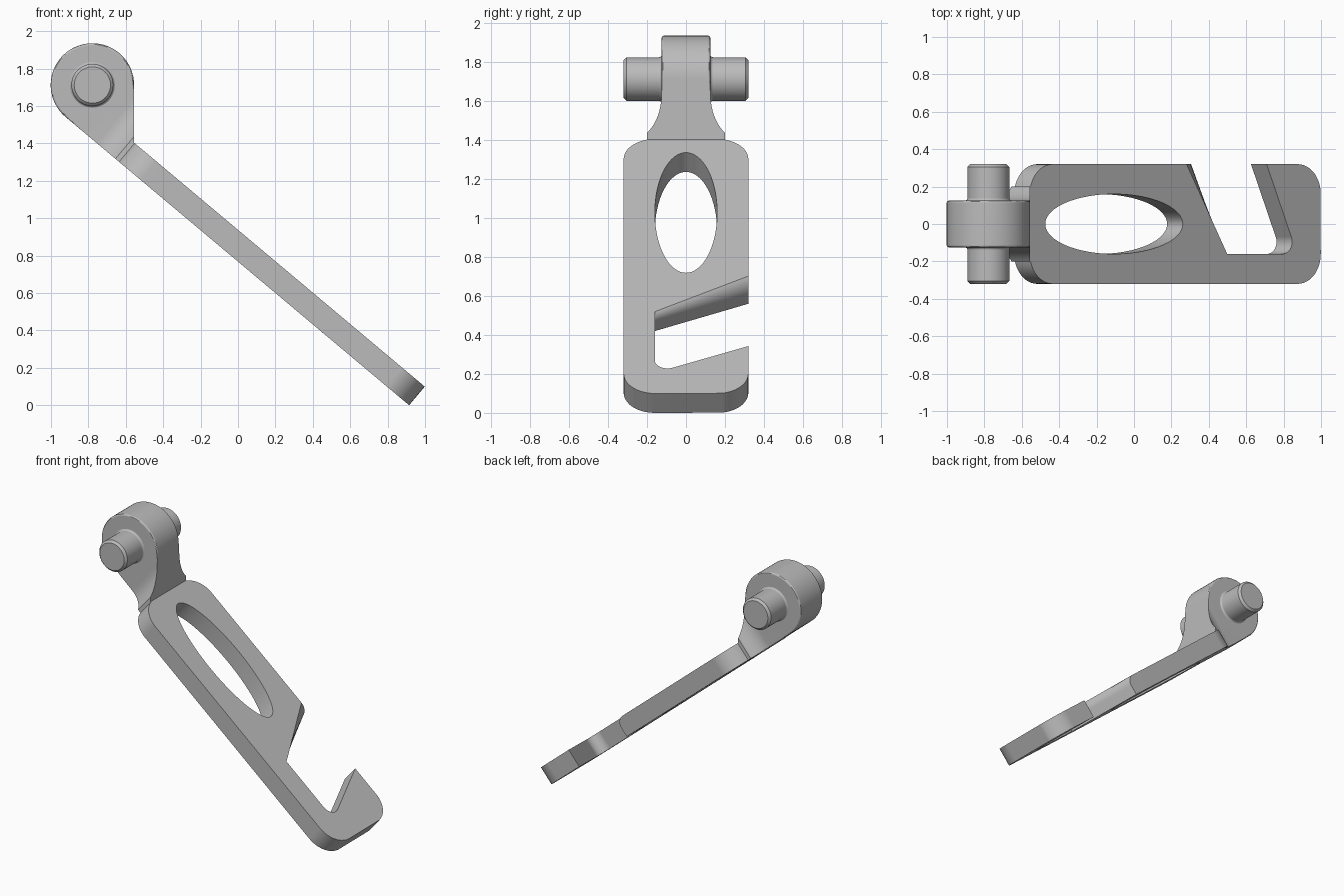
import bpy, bmesh, math
from mathutils import Matrix, Vector

cube = bpy.data.objects.get("Cube")
if cube:
    bpy.data.objects.remove(cube, do_unlink=True)

grey = bpy.data.materials.new("light grey")
grey.use_nodes = True
colour = (0.5, 0.5, 0.5, 1)
grey.diffuse_color = colour
grey.node_tree.nodes["Principled BSDF"].inputs["Base Color"].default_value = colour

# Local frame: u runs up the arm from its lower end, y across, w through its thickness
TILT = Matrix.Translation((0.915, 0, 0)) @ Matrix.Rotation(math.radians(40), 4, 'Y')
HALF, THICK, NECK = 0.32, 0.13, 0.125
HEAD_U, HEAD_R = 2.398, 0.223


def arc(cx, cy, r, a0, a1, n=10, ry=None):
    angles = [math.radians(a0 + (a1 - a0) * i / n) for i in range(n + 1)]
    return [(cx + r * math.cos(a), cy + (ry or r) * math.sin(a)) for a in angles]


def make_object(name, bm):
    bmesh.ops.recalc_face_normals(bm, faces=bm.faces)
    me = bpy.data.meshes.new(name)
    bm.to_mesh(me)
    bm.free()
    me.materials.append(grey)
    ob = bpy.data.objects.new(name, me)
    bpy.context.collection.objects.link(ob)
    return ob


def prism(name, points, lift):
    """Extrude a closed outline along the given vector."""
    bm = bmesh.new()
    face = bm.faces.new([bm.verts.new(p) for p in points])
    new = bmesh.ops.extrude_face_region(bm, geom=[face])["geom"]
    bmesh.ops.translate(bm, vec=lift, verts=[v for v in new if isinstance(v, bmesh.types.BMVert)])
    return make_object(name, bm)


def apply_boolean(ob, tool, operation):
    bpy.context.view_layer.objects.active = ob
    mod = ob.modifiers.new("cut", 'BOOLEAN')
    mod.operation, mod.solver, mod.object = operation, 'EXACT', tool
    bpy.ops.object.modifier_apply(modifier=mod.name)
    bpy.data.objects.remove(tool, do_unlink=True)


def finish(ob):
    bpy.ops.object.select_all(action='DESELECT')
    ob.select_set(True)
    bpy.context.view_layer.objects.active = ob
    bpy.ops.object.shade_smooth_by_angle(angle=math.radians(30))
    mod = ob.modifiers.new("clean shading", 'WEIGHTED_NORMAL')
    mod.keep_sharp = True


# Plan outline: rounded plate, flared neck, slanted hook slot
side = arc(0.16, -0.16, 0.16, 180, 270)
shoulder = (arc(1.87, -0.16, 0.16, 270, 345) + arc(2.18, -0.275, 0.15, 150, 90)
            + [(2.8, -NECK)])
slot = ([(0.871, HALF), (0.653, -0.16)] + arc(0.265, -0.095, 0.065, 270, 156)
        + [(0.378, HALF)])
plan = (side + shoulder + [(u, -y) for u, y in reversed(shoulder)]
        + slot + [(u, -y) for u, y in reversed(side)][:-1])
arm = prism("hook_arm", [(-u, y, -0.05) for u, y in plan], Vector((0, 0, 0.7)))

# Side profile: thin plate rising into the round head
profile = ([(-0.2, 0), (-0.2, THICK), (2.028, THICK)]
           + arc(HEAD_U, HEAD_R, HEAD_R, 140, -90, 40))
envelope = prism("side_profile", [(-u, -0.5, w) for u, w in profile], Vector((0, 1, 0)))
apply_boolean(arm, envelope, 'INTERSECT')

# Oval window
oval = arc(1.443, 0, 0.48, 0, 360, 64, ry=0.16)[:-1]
apply_boolean(arm, prism("oval_cutter", [(-u, y, -0.1) for u, y in oval],
                         Vector((0, 0, 0.5))), 'DIFFERENCE')

# Soften the slot lip and the rims of the head
bm = bmesh.new()
bm.from_mesh(arm.data)
bmesh.ops.remove_doubles(bm, verts=bm.verts, dist=1e-5)


def on_lip(v):
    return (abs(v.co.z - THICK) < 1e-3
            and min(abs(v.co.x + 0.871) + abs(v.co.y - HALF),
                    abs(v.co.x + 0.653) + abs(v.co.y + 0.16)) < 2e-3)


def on_rim(v):
    return abs(abs(v.co.y) - NECK) < 1e-4 and v.co.x < -2.19


lip = [e for e in bm.edges if all(on_lip(v) for v in e.verts)]
bmesh.ops.bevel(bm, geom=lip, offset=0.06, offset_type='OFFSET', segments=6,
                profile=0.5, affect='EDGES')
rim = [e for e in bm.edges if all(on_rim(v) for v in e.verts)
       and e.verts[0].co.y * e.verts[1].co.y > 0
       and len(e.link_faces) == 2 and e.calc_face_angle() > 0.9]
bmesh.ops.bevel(bm, geom=rim, offset=0.012, offset_type='OFFSET', segments=3,
                profile=0.5, affect='EDGES')
bmesh.ops.recalc_face_normals(bm, faces=bm.faces)
bm.to_mesh(arm.data)
bm.free()
arm.data.transform(TILT)
finish(arm)

# Cross pin through the head, with chamfered ends and small root fillets
half_pin = [(0, 0.32), (0.097, 0.32), (0.112, 0.305)] + \
    arc(0.127, 0.139, 0.015, 180, 270, 4) + [(0.127, 0.11)]
section = half_pin + [(r, -y) for r, y in reversed(half_pin)]
bm = bmesh.new()
verts = [bm.verts.new((r, y, 0)) for r, y in section]
edges = [bm.edges.new(pair) for pair in zip(verts, verts[1:])]
bmesh.ops.spin(bm, geom=verts + edges, cent=(0, 0, 0), axis=(0, 1, 0),
               angle=2 * math.pi, steps=48, use_merge=True)
bmesh.ops.remove_doubles(bm, verts=bm.verts, dist=1e-5)
pin = make_object("cross_pin", bm)
pin.data.transform(Matrix.Translation(TILT @ Vector((-HEAD_U, 0, HEAD_R))))
finish(pin)
